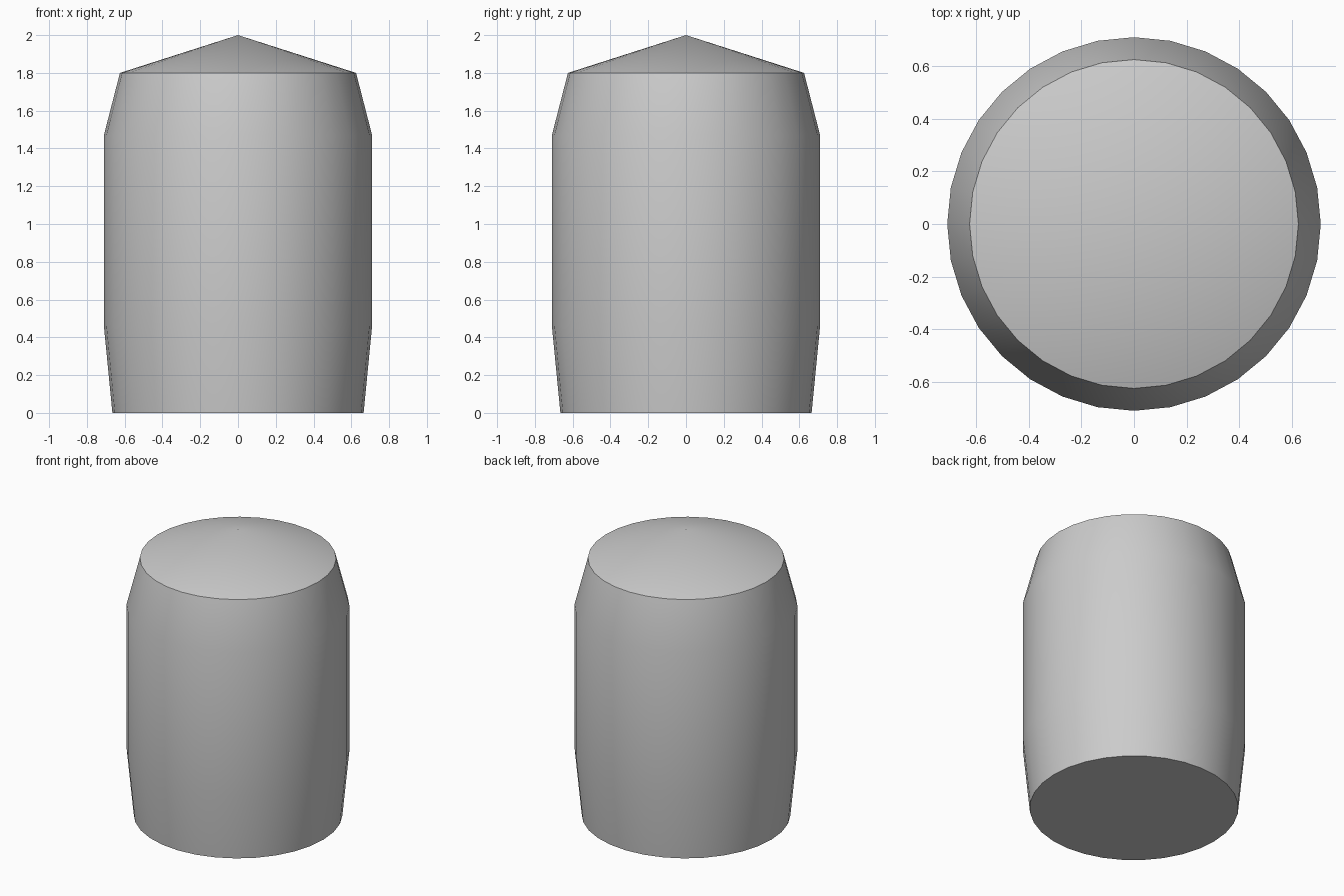
import bpy, bmesh, math

cube = bpy.data.objects.get("Cube")
if cube:
    bpy.data.objects.remove(cube, do_unlink=True)

SIDES = 32
# radius, height of each ring from the base to the roof rim
RINGS = [(0.665, 0), (0.71, 0.46), (0.71, 1.47), (0.625, 1.8)]

grey = bpy.data.materials.new("plain_grey")
grey.use_nodes = True
colour = (0.6, 0.6, 0.6, 1)
grey.diffuse_color = colour
grey.node_tree.nodes["Principled BSDF"].inputs["Base Color"].default_value = colour

bm = bmesh.new()

# Stacked rings of the barrel
rings = []
for radius, height in RINGS:
    angles = [math.tau * i / SIDES for i in range(SIDES)]
    rings.append([bm.verts.new((radius * math.cos(a), radius * math.sin(a), height))
                  for a in angles])

# Side walls
for low, high in zip(rings, rings[1:]):
    for i in range(SIDES):
        j = (i + 1) % SIDES
        bm.faces.new((low[i], low[j], high[j], high[i]))

# Flat base and shallow conical top
bm.faces.new(rings[0][::-1])
apex = bm.verts.new((0, 0, 2))
for i in range(SIDES):
    bm.faces.new((rings[-1][i], rings[-1][(i + 1) % SIDES], apex))

mesh = bpy.data.meshes.new("barrel_body")
bm.to_mesh(mesh)
bm.free()
mesh.materials.append(grey)
body = bpy.data.objects.new("barrel_body", mesh)
bpy.context.collection.objects.link(body)

# Smooth walls with crisp rims
bpy.ops.object.select_all(action="DESELECT")
body.select_set(True)
bpy.context.view_layer.objects.active = body
bpy.ops.object.shade_smooth_by_angle(angle=math.radians(30))
